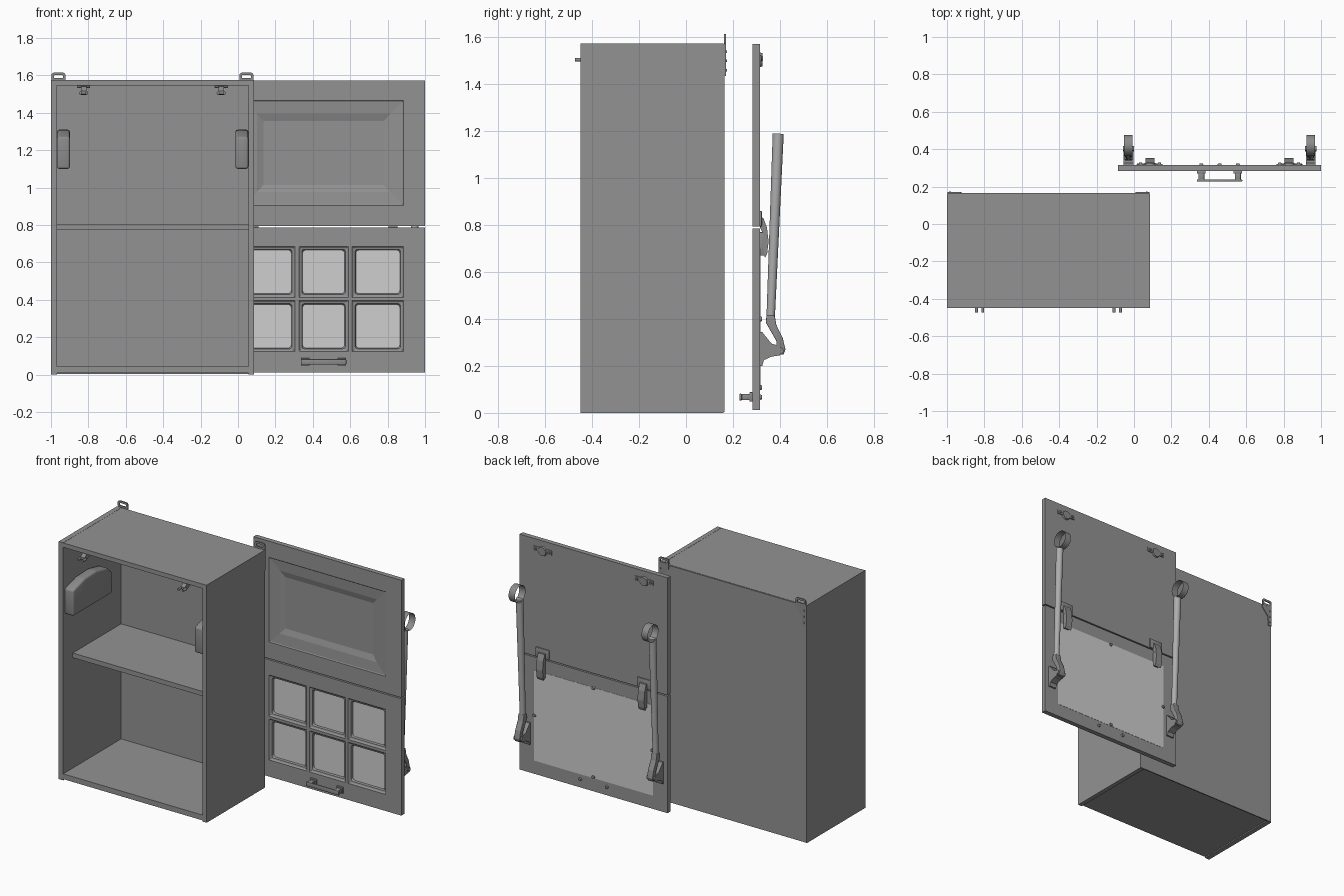
import bpy, bmesh, math
from mathutils import Vector

if "Cube" in bpy.data.objects:
    bpy.data.objects.remove(bpy.data.objects["Cube"])


def material(name, v):
    m = bpy.data.materials.new(name)
    m.diffuse_color = (v, v, v, 1)
    m.use_nodes = True
    m.node_tree.nodes["Principled BSDF"].inputs["Base Color"].default_value = m.diffuse_color
    return m


GREY = material("cabinet grey", 0.29)
METAL = material("hardware grey", 0.26)
TUBE = material("light tube grey", 0.42)
GLASS = material("glass pale grey", 0.62)


def finish(name, bm, mats, smooth=False):
    bmesh.ops.recalc_face_normals(bm, faces=bm.faces)
    me = bpy.data.meshes.new(name)
    bm.to_mesh(me)
    bm.free()
    ob = bpy.data.objects.new(name, me)
    bpy.context.collection.objects.link(ob)
    for m in mats:
        me.materials.append(m)
    if smooth:
        bpy.ops.object.select_all(action='DESELECT')
        ob.select_set(True)
        bpy.context.view_layer.objects.active = ob
        bpy.ops.object.shade_smooth_by_angle(angle=math.radians(40))
    return ob


def box(name, x, y, z, mat, bevel=0):
    bm = bmesh.new()
    bmesh.ops.create_cube(bm, size=1)
    for v in bm.verts:
        v.co = [a[0] if c < 0 else a[1] for a, c in zip((x, y, z), v.co)]
    if bevel:
        bmesh.ops.bevel(bm, geom=bm.edges[:], offset=bevel, segments=2, profile=0.5, affect='EDGES')
    return finish(name, bm, [mat], bevel > 0)


def extrude(name, pts, axis, a, b, mat, bevel=0):
    """Extrude a profile along x (pts are y,z) or along y (pts are x,z)."""
    bm = bmesh.new()
    vs = [bm.verts.new((a, p, q) if axis == 'x' else (p, a, q)) for p, q in pts]
    f = bm.faces.new(vs)
    r = bmesh.ops.extrude_face_region(bm, geom=[f])
    d = (b - a, 0, 0) if axis == 'x' else (0, b - a, 0)
    bmesh.ops.translate(bm, vec=d, verts=[g for g in r['geom'] if isinstance(g, bmesh.types.BMVert)])
    if bevel:
        bmesh.ops.bevel(bm, geom=bm.edges[:], offset=bevel, segments=3, profile=0.5, affect='EDGES')
    return finish(name, bm, [mat], bevel > 0)


def rod(name, p, q, r1, r2, mat, caps=True, n=20):
    p, q = Vector(p), Vector(q)
    bm = bmesh.new()
    bmesh.ops.create_cone(bm, cap_ends=caps, segments=n, radius1=r1, radius2=r2, depth=(q - p).length)
    rot = (q - p).to_track_quat('Z', 'Y')
    for v in bm.verts:
        v.co = rot @ v.co + (p + q) / 2
    return finish(name, bm, [mat], True)


def rect_ring(bm, x0, x1, z0, z1, r, y):
    """Rounded rectangle of 16 vertices facing the front."""
    out = []
    for cx, cz, s in ((x1 - r, z1 - r, 0), (x0 + r, z1 - r, 1), (x0 + r, z0 + r, 2), (x1 - r, z0 + r, 3)):
        for i in range(4):
            t = (s + i / 3) * math.pi / 2
            out.append(bm.verts.new((cx + r * math.cos(t), y, cz + r * math.sin(t))))
    return out


def door(name, xs, zs, steps, inner):
    """Slab whose odd grid cells are recessed by (inset x, inset z, radius, depth) steps."""
    bm = bmesh.new()
    for i in range(len(xs) - 1):
        for j in range(len(zs) - 1):
            x0, x1, z0, z1 = xs[i], xs[i + 1], zs[j], zs[j + 1]
            if i % 2 and j % 2:
                rings = [rect_ring(bm, x0 + a, x1 - a, z0 + b, z1 - b, r, FRONT + d) for a, b, r, d in steps]
                for p, q in zip(rings, rings[1:]):
                    for k in range(16):
                        bm.faces.new((p[k - 1], p[k], q[k], q[k - 1]))
                bm.faces.new(rings[-1]).material_index = inner
            else:
                bm.faces.new([bm.verts.new((x, FRONT, z)) for x, z in ((x0, z0), (x1, z0), (x1, z1), (x0, z1))])
    bmesh.ops.remove_doubles(bm, verts=bm.verts, dist=0.0001)
    rim = [e for e in bm.edges if e.is_boundary]
    r = bmesh.ops.extrude_edge_only(bm, edges=rim)['geom']
    bmesh.ops.translate(bm, vec=(0, BACK - FRONT, 0), verts=[g for g in r if isinstance(g, bmesh.types.BMVert)])
    bmesh.ops.edgeloop_fill(bm, edges=[g for g in r if isinstance(g, bmesh.types.BMEdge) and g.is_boundary])
    return finish(name, bm, [GREY, GLASS])


FRONT, BACK, MID = 0.283, 0.315, 0.4575

# cabinet carcass
box("left_side", (-1, -0.967), (-0.45, 0.16), (0, 1.575), GREY)
box("right_side", (0.055, 0.085), (-0.45, 0.16), (0, 1.575), GREY)
box("top_panel", (-0.967, 0.055), (-0.45, 0.16), (1.545, 1.574), GREY)
box("bottom_panel", (-0.967, 0.055), (-0.45, 0.16), (0.008, 0.043), GREY)
box("shelf", (-0.967, 0.055), (-0.35, 0.16), (0.775, 0.806), GREY)
box("back_panel", (-0.998, 0.083), (0.157, 0.165), (0.003, 1.572), GREY)

CAB = -0.4575
for side, s in (("left", -1), ("right", 1)):
    # lift mechanism covers on the inner walls
    wall = -0.967 if s < 0 else 0.055
    extrude(side + "_lift_cover", [(-0.44, 1.1), (-0.03, 1.1), (-0.03, 1.24), (-0.08, 1.285), (-0.2, 1.31),
                                   (-0.32, 1.305), (-0.44, 1.27)], 'x', wall, wall - s * 0.068, METAL, 0.012)
    # wall hanging loops with a tapered plate on the back
    o = CAB + s * 0.54
    extrude(side + "_hanger_plate", [(o, 1.585), (o - s * 0.075, 1.585), (o - s * 0.075, 1.55),
                                     (o - s * 0.03, 1.5), (o - s * 0.025, 1.435), (o, 1.435)], 'y', 0.165, 0.17, METAL)
    bm = bmesh.new()
    a, b = sorted((o, o - s * 0.075))
    loops = [rect_ring(bm, a + d, b - d, 1.57 + d, 1.615 - d, r, y)
             for d, r, y in ((0, 0.015, 0.163), (0.013, 0.006, 0.163), (0.013, 0.006, 0.171), (0, 0.015, 0.171))]
    for p, q in zip(loops, loops[1:] + loops[:1]):
        for k in range(16):
            bm.faces.new((p[k - 1], p[k], q[k], q[k - 1]))
    finish(side + "_hanger_loop", bm, [METAL])
    for i, z in enumerate((1.46, 1.5, 1.54)):
        rod(f"{side}_hanger_screw_{i}", (o - s * 0.014, 0.168, z), (o - s * 0.014, 0.174, z), 0.006, 0.005, METAL, n=10)
    # hinge arms under the cabinet top
    x = CAB + s * 0.368
    box(side + "_hinge_plate", (x - 0.035, x + 0.035), (-0.4, -0.34), (1.533, 1.545), METAL, 0.003)
    extrude(side + "_hinge_arm", [(-0.45, 1.5), (-0.43, 1.496), (-0.38, 1.515), (-0.28, 1.518), (-0.28, 1.54),
                                  (-0.42, 1.54), (-0.45, 1.515)], 'x', x - 0.015, x + 0.015, METAL)
    for k in (-1, 1):
        rod(f"{side}_hinge_peg_{k + 1}", (x + k * 0.017, -0.44, 1.505), (x + k * 0.017, -0.474, 1.505),
            0.008, 0.008, METAL, n=10)

# doors
door("upper_door", [-0.085, 0.03, 0.885, 1.0], [0.794, 0.904, 1.465, 1.572],
     [(0, 0, 0, 0), (0.005, 0.005, 0, 0.004), (0.072, 0.072, 0, 0.009), (0.105, 0.11, 0, 0.02)], 0)
door("lower_door", [-0.085, 0.03, 0.305, 0.325, 0.59, 0.61, 0.885, 1.0],
     [0.012, 0.122, 0.395, 0.413, 0.686, 0.786],
     [(0, 0, 0, 0), (0.008, 0.008, 0.002, 0.007), (0.016, 0.016, 0.012, 0.009), (0.02, 0.02, 0.018, 0.022)], 1)
box("glass_back", (0.02, 0.895), (0.31, 0.3165), (0.1, 0.7), GLASS)

# glass retainers and handle screws
for i, (x, z) in enumerate(((MID, 0.695), (MID, 0.108), (0.89, 0.4), (0.025, 0.4), (0.36, 0.067), (0.555, 0.067))):
    rod(f"back_button_{i}", (x, 0.313, z), (x, 0.324, z), 0.012, 0.009, METAL, n=12)

# handle
box("handle_bar", (0.336, 0.579), (0.227, 0.238), (0.053, 0.082), METAL, 0.004)
for i, x in enumerate((0.36, 0.555)):
    box(f"handle_post_{i}", (x - 0.016, x + 0.016), (0.234, 0.272), (0.054, 0.081), METAL, 0.003)
    box(f"handle_foot_{i}", (x - 0.023, x + 0.023), (0.27, 0.284), (0.048, 0.088), METAL, 0.003)

for side, s in (("left", -1), ("right", 1)):
    # lift arm: bracket, bent link, tube and open ring
    x = MID + s * 0.4875
    extrude(side + "_arm_bracket", [(0.315, 0.2), (0.325, 0.2), (0.332, 0.225), (0.365, 0.24), (0.4, 0.245),
                                    (0.4, 0.285), (0.365, 0.295), (0.332, 0.335), (0.325, 0.345), (0.315, 0.345)],
            'x', x - 0.026, x + 0.026, METAL)
    extrude(side + "_arm_link", [(0.343, 0.415), (0.378, 0.415), (0.385, 0.375), (0.412, 0.32), (0.424, 0.27),
                                 (0.415, 0.248), (0.395, 0.248), (0.384, 0.262), (0.386, 0.305), (0.34, 0.385)],
            'x', x - 0.021, x + 0.021, METAL, 0.004)
    rod(side + "_arm_pivot", (x - 0.03, 0.402, 0.265), (x + 0.03, 0.402, 0.265), 0.014, 0.014, METAL)
    rod(side + "_arm_tube", (x, 0.361, 0.41), (x, 0.393, 1.19), 0.018, 0.0235, TUBE, n=24)
    rod(side + "_arm_ring", (x - 0.023, 0.42, 1.235), (x + 0.023, 0.42, 1.235), 0.056, 0.056, METAL, caps=False, n=28)
    # hinges joining the two doors
    x = MID + s * 0.372
    box(side + "_mid_plate", (x - 0.05, x + 0.05), (0.313, 0.323), (0.795, 0.86), METAL, 0.003)
    extrude(side + "_mid_hinge", [(0.315, 0.835), (0.33, 0.83), (0.345, 0.79), (0.352, 0.73), (0.346, 0.68),
                                  (0.337, 0.66), (0.33, 0.68), (0.33, 0.76), (0.315, 0.79)],
            'x', x - 0.024, x + 0.024, METAL)
    box(side + "_mid_base", (x - 0.02, x + 0.02), (0.313, 0.333), (0.67, 0.77), METAL, 0.003)
    # hinge cups at the top of the upper door
    box(side + "_cup_plate", (x - 0.068, x + 0.068), (0.313, 0.321), (1.495, 1.525), METAL, 0.003)
    rod(side + "_cup", (x, 0.313, 1.505), (x, 0.326, 1.505), 0.032, 0.028, METAL)
    for k in (-1, 1):
        rod(f"{side}_cup_screw_{k + 1}", (x + k * 0.05, 0.32, 1.51), (x + k * 0.05, 0.328, 1.51), 0.01, 0.008, METAL, n=10)
